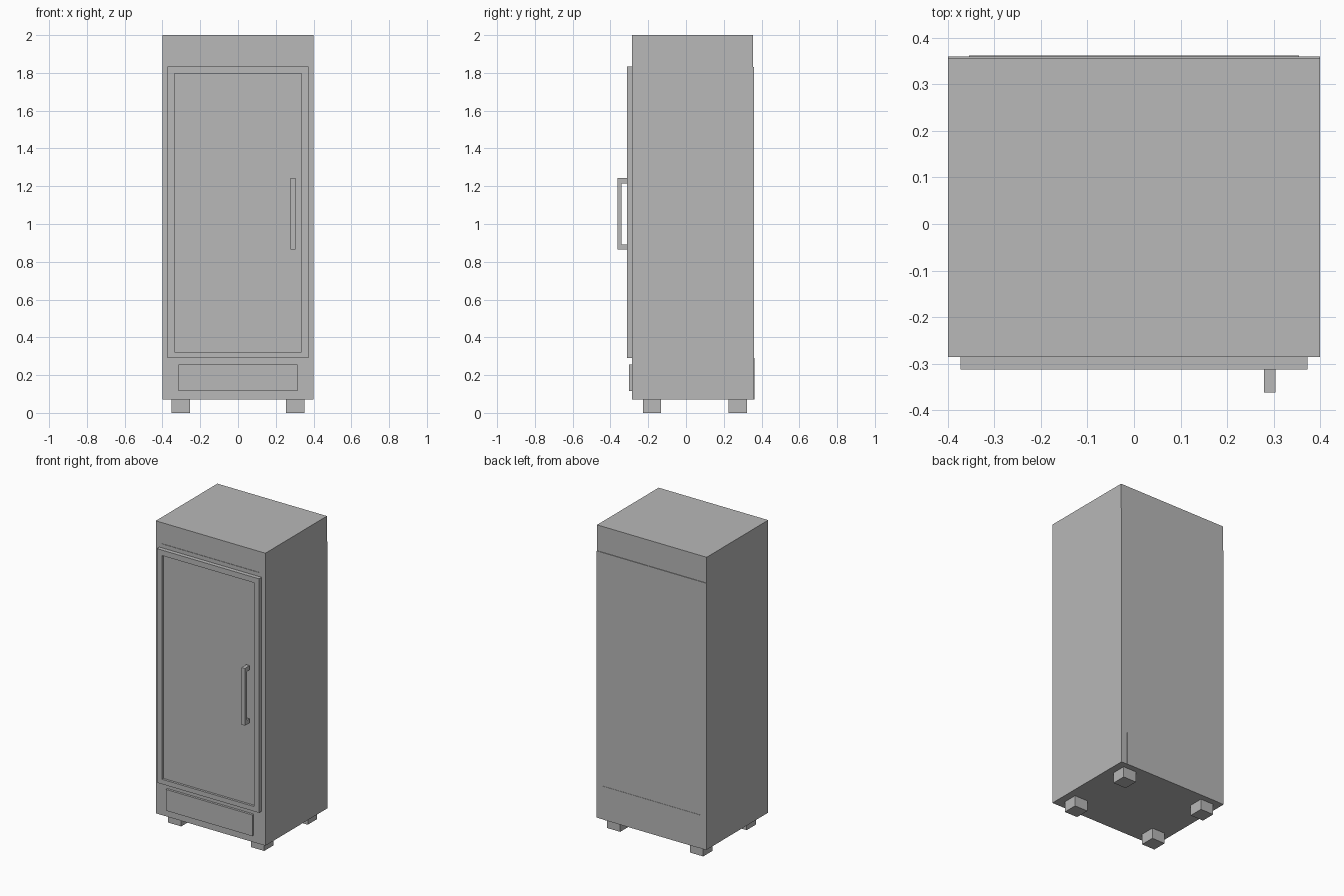
import bpy
import bmesh

# Remove the default cube
if "Cube" in bpy.data.objects:
    bpy.data.objects.remove(bpy.data.objects["Cube"], do_unlink=True)

GREY = (0.48, 0.48, 0.48, 1.0)
steel = bpy.data.materials.new("plain_grey")
steel.use_nodes = True
steel.diffuse_color = GREY
steel.node_tree.nodes["Principled BSDF"].inputs["Base Color"].default_value = GREY


def side_profile(name, points, x0, x1, recess=None):
    """Extrude a (y, z) outline from x0 to x1; recess = (x0, x1, z0, z1, depth) in the front."""
    bm = bmesh.new()
    face = bm.faces.new([bm.verts.new((x0, y, z)) for y, z in points])
    grown = bmesh.ops.extrude_face_region(bm, geom=[face])["geom"]
    for v in grown:
        if isinstance(v, bmesh.types.BMVert):
            v.co.x = x1
    bmesh.ops.recalc_face_normals(bm, faces=bm.faces)

    if recess:
        rx0, rx1, rz0, rz1, depth = recess
        front = min(bm.faces, key=lambda f: f.calc_center_median().y)
        mid = front.calc_center_median()
        bmesh.ops.inset_individual(bm, faces=[front], thickness=0.02)
        for v in front.verts:
            v.co.x = rx0 if v.co.x < mid.x else rx1
            v.co.z = rz0 if v.co.z < mid.z else rz1
        # Duplicate the opening's rim and push the panel inwards
        bmesh.ops.inset_individual(bm, faces=[front], thickness=0.0)
        for v in front.verts:
            v.co.y += depth

    mesh = bpy.data.meshes.new(name)
    bm.to_mesh(mesh)
    bm.free()
    mesh.materials.append(steel)
    obj = bpy.data.objects.new(name, mesh)
    bpy.context.collection.objects.link(obj)
    return obj


def box(name, x0, x1, y0, y1, z0, z1, recess=None):
    outline = [(y0, z0), (y1, z0), (y1, z1), (y0, z1)]
    return side_profile(name, outline, x0, x1, recess)


# Cabinet: back steps in near the top, shallow header panel on the front
FRONT, BACK = -0.286, 0.36
side_profile("cabinet",
             [(FRONT, 0.07), (BACK, 0.07), (BACK, 1.83),
              (BACK - 0.004, 1.83), (BACK - 0.004, 2.0), (FRONT, 2.0)],
             -0.4, 0.4, recess=(-0.355, 0.355, 1.86, 1.96, 0.003))

# Door with a sunken centre panel
box("door", -0.373, 0.373, -0.313, FRONT, 0.29, 1.834,
    recess=(-0.336, 0.336, 0.322, 1.798, 0.015))

# Lower front panel and rear access panel
box("lower_front_panel", -0.315, 0.315, -0.301, FRONT, 0.116, 0.256)
box("rear_access_panel", -0.355, 0.355, BACK, 0.362, 0.07, 0.29)

# Bracket handle
side_profile("door_handle",
             [(-0.312, 0.865), (-0.362, 0.865), (-0.362, 1.243), (-0.312, 1.243),
              (-0.312, 1.214), (-0.342, 1.214), (-0.342, 0.892), (-0.312, 0.892)],
             0.279, 0.304)

# Four square feet
for side, sx in (("left", 1), ("right", -1)):
    for place, y in (("front", -0.18), ("back", 0.274)):
        x = sx * 0.303
        box(f"{place}_{side}_foot", x - 0.048, x + 0.048, y - 0.048, y + 0.048, 0.0, 0.07)
